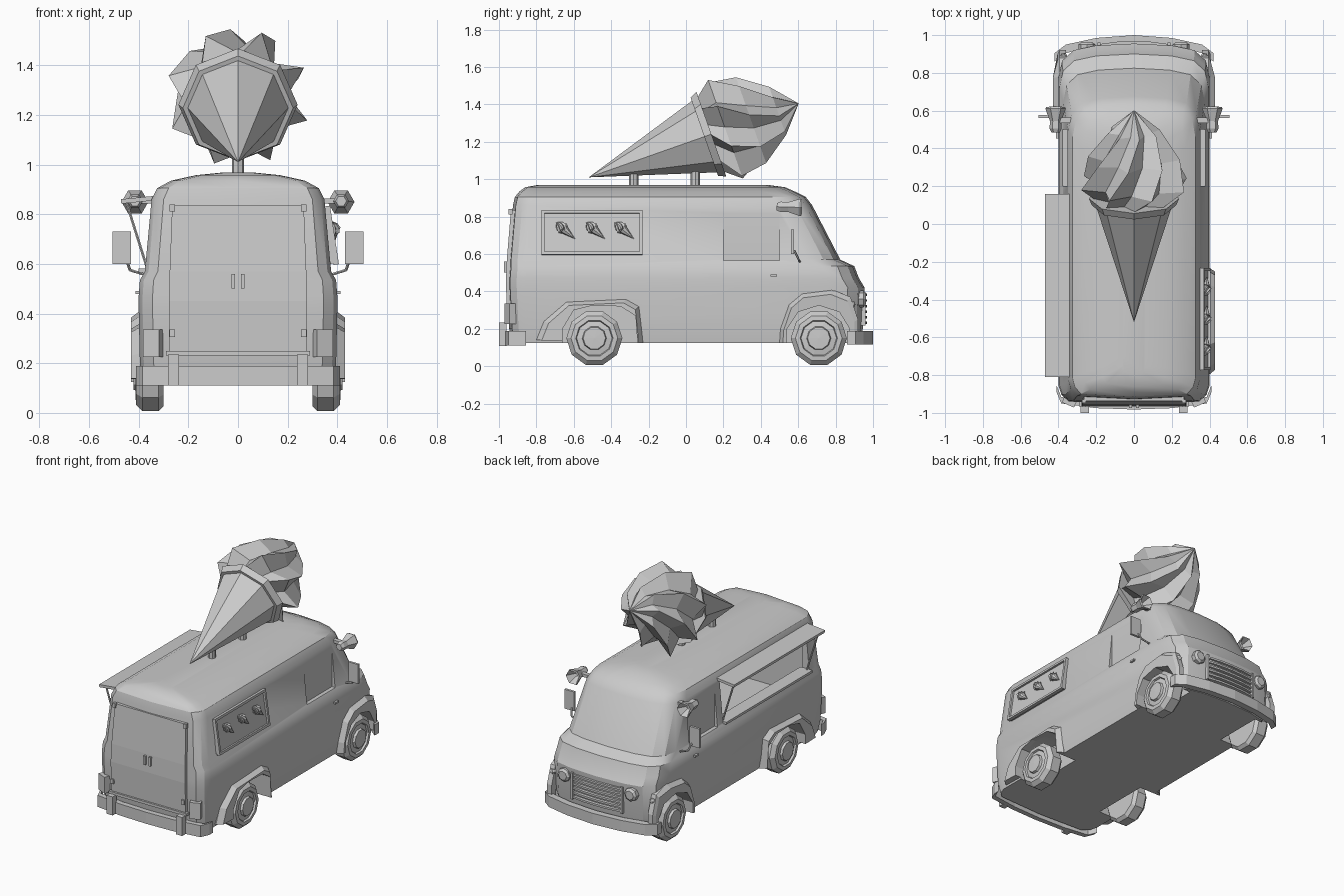
import bpy, bmesh, math
from mathutils import Vector, Matrix

if "Cube" in bpy.data.objects:
    bpy.data.objects.remove(bpy.data.objects["Cube"])


def finish(name, bm):
    bmesh.ops.remove_doubles(bm, verts=bm.verts, dist=1e-5)
    bmesh.ops.recalc_face_normals(bm, faces=bm.faces)
    me = bpy.data.meshes.new(name)
    bm.to_mesh(me)
    bm.free()
    ob = bpy.data.objects.new(name, me)
    bpy.context.collection.objects.link(ob)
    return ob


def loft(name, rings):
    """Skin closed rings of equal length, capping both ends."""
    bm = bmesh.new()
    vs = [[bm.verts.new(p) for p in r] for r in rings]
    n = len(vs[0])
    for a, b in zip(vs, vs[1:]):
        for i in range(n):
            j = (i + 1) % n
            bm.faces.new((a[i], a[j], b[j], b[i]))
    for r, v in ((rings[0], vs[0]), (rings[-1], vs[-1])):
        if (Vector(r[0]) - Vector(r[1])).length > 1e-5:
            bm.faces.new(v)
    return finish(name, bm)


def lathe(name, base, direction, prof, n=8, inner=1.0, twist=0.0):
    """Revolve (distance, radius) pairs about an axis; inner < 1 makes a star."""
    m = Matrix.Translation(base) @ Vector(direction).to_track_quat('Z', 'Y').to_matrix().to_4x4()
    rings = []
    for i, (t, r) in enumerate(prof):
        ring = []
        for k in range(n):
            a = 2 * math.pi * k / n + twist * i
            q = r * (inner if k % 2 else 1)
            ring.append(m @ Vector((q * math.cos(a), q * math.sin(a), t)))
        rings.append(ring)
    return loft(name, rings)


def rod(name, a, b, r, n=6):
    d = Vector(b) - Vector(a)
    return lathe(name, a, d, [(0, r), (d.length, r)], n)


def box(name, c, size, rot=(0, 0, 0)):
    bm = bmesh.new()
    bmesh.ops.create_cube(bm, size=1)
    bm.transform(Matrix.Diagonal((*size, 1)))
    ob = finish(name, bm)
    ob.location, ob.rotation_euler = c, rot
    return ob


def band(name, half, z0, z1, t):
    """Strip bent along a mirrored plan path."""
    pts = half + [(-x, y) for x, y in reversed(half[:-1])]
    return loft(name, [[(x, y, z0), (x, y, z1), (x, y - t, z1), (x, y - t, z0)] for x, y in pts])


def cut(ob, cutters):
    bpy.context.view_layer.objects.active = ob
    for c in cutters:
        m = ob.modifiers.new("cut", 'BOOLEAN')
        m.object, m.operation, m.solver = c, 'DIFFERENCE', 'EXACT'
        bpy.ops.object.modifier_apply(modifier=m.name)


def smooth(ob, deg=28):
    bpy.ops.object.select_all(action='DESELECT')
    ob.select_set(True)
    bpy.context.view_layer.objects.active = ob
    bpy.ops.object.shade_smooth_by_angle(angle=math.radians(deg))


# Van body: plan outlines stacked in height
def outline(z, w, yf, yr):
    h = [(0, yf), (.5 * w, yf - .01), (.8 * w, yf - .035), (.95 * w, yf - .09), (w, yf - .18),
         (w, yr + .1), (.96 * w, yr + .05), (.86 * w, yr + .015), (0, yr)]
    return [(x, y, z) for x, y in h] + [(-x, y, z) for x, y in reversed(h[1:-1])]


body = loft("van_body", [outline(*l) for l in (
    (.125, .385, .93, -.93), (.2, .395, .945, -.945), (.42, .40, .955, -.955),
    (.47, .40, .925, -.955), (.535, .395, .90, -.95), (.57, .375, .825, -.95),
    (.86, .348, .675, -.925), (.905, .325, .64, -.915), (.935, .27, .58, -.89),
    (.957, .17, .53, -.86), (.968, .06, .45, -.80))])

# Cutters: wheel arches, cabin interior, serving hatch, cab windows
REAR_ARCH = [(-.665, -.02), (-.66, .2), (-.6, .3), (-.5, .325), (-.35, .32), (-.27, .27), (-.25, -.02)]
FRONT_ARCH = [(.53, -.02), (.54, .2), (.6, .29), (.71, .325), (.82, .29), (.875, .2), (.88, -.02)]
arches = {}
cutters = [box("cut_interior", (0, -.2, .62), (.64, 1.3, .52)),
           box("cut_hatch", (-.4, -.32, .71), (.24, .92, .27))]
for s in (-1, 1):
    arches[s] = [loft("cut_arch", [[(s * x, y, z) for y, z in p] for x in (.27, .5)])
                 for p in (REAR_ARCH, FRONT_ARCH)]
    cutters += arches[s] + [box("cut_window", (s * .402, .35, .71), (.1, .3, .29))]
cut(body, cutters)
smooth(body)

# Flared fenders, wheels
REAR_F = [(-.80, .14), (-.76, .24), (-.64, .345), (-.32, .36), (-.25, .32), (-.23, .125)]
FRONT_F = [(.50, .125), (.505, .2), (.55, .33), (.62, .39), (.78, .41), (.88, .37), (.92, .25), (.92, .14)]
for s in (-1, 1):
    for label, poly, arch, wy, cy in (("rear", REAR_F, arches[s][0], -.49, -.48),
                                      ("front", FRONT_F, arches[s][1], .71, .70)):
        rings = []
        for x, k in ((.36, 1), (.395, 1), (.43, .91)):
            rings.append([(s * (x - (.025 if y > .85 and k < 1 else 0)),
                           cy + (y - cy) * k, .125 + (z - .125) * k) for y, z in poly])
        f = loft(label + "_fender", rings)
        cut(f, [arch])
        lathe(label + "_wheel", (s * .30, wy, .15), (s, 0, 0),
              [(0, .13), (.02, .15), (.085, .15), (.11, .125), (.112, .1), (.1, .095), (.105, .065),
               (.12, .06), (.122, 0)], 10)
for c in cutters:
    bpy.data.objects.remove(c)

# Bumpers
band("front_bumper", [(-.42, .905), (-.36, .95), (-.2, .985), (0, 1.0)], .115, .188, .045)
band("rear_bumper", [(-.41, -.89), (-.385, -.95), (-.2, -.975), (0, -.982)], .11, .188, -.035)

# Rear doors, sill, handles
loft("rear_doors", [[(-w, y, z), (w, y, z), (w, y + .04, z), (-w, y + .04, z)] for z, w, y in (
    (.25, .278, -.956), (.45, .278, -.963), (.57, .275, -.958), (.835, .265, -.936))])
box("rear_sill", (0, -.952, .24), (.58, .03, .018))
for s in (-1, 1):
    box("overrider", (s * .26, -.98, .172), (.045, .04, .125))
    box("rear_handle", (s * .019, -.966, .53), (.015, .016, .06))
    for z, y in ((.32, -.96), (.825, -.938)):
        box("door_hinge", (s * .265, y, z), (.022, .02, .03))
    box("tail_light", (s * .34, -.935, .28), (.07, .05, .11), (0, 0, s * .4))
    box("side_door_handle", (s * .402, .47, .485), (.02, .035, .012))

# Front grille and lights
for i in range(6):
    band("grille_bar", [(-.18, .953), (-.09, .965), (0, .968)], .225 + i * .03, .238 + i * .03, .03)
for s in (-1, 1):
    box("grille_side", (s * .185, .945, .307), (.015, .03, .178))
    lathe("headlight", (s * .25, .91, .36), (0, 1, 0), [(0, .045), (.04, .045), (.052, .03), (.052, 0)], 8)
    lathe("indicator", (s * .365, .875, .33), (s * .5, .8, 0), [(0, .018), (.025, .018), (.032, 0)], 6)

# Wing mirrors and roof horns
for s in (-1, 1):
    box("wing_mirror", (s * .468, .57, .665), (.073, .016, .13))
    rod("mirror_arm_low", (s * .37, .61, .555), (s * .435, .60, .575), .006)
    rod("mirror_arm_up", (s * .435, .60, .575), (s * .45, .578, .62), .006)
    lathe("horn", (s * .415, .485, .853), (0, 1, -.03),
          [(0, .022), (.02, .032), (.06, .03), (.125, .054), (.135, .05), (.07, .012)], 6)
    box("horn_bracket", (s * .37, .55, .853), (.08, .03, .02))

# Serving hatch awning, counter, struts
box("awning", (-.402, -.325, .858), (.138, .97, .018), (0, -.1, 0))
box("counter", (-.355, -.32, .573), (.09, .92, .016))
for y in (-.77, .13):
    rod("awning_strut", (-.45, y, .85), (-.365, y, .58), .006)


# Menu board on the right wall
def board_x(z):
    return .395 - .152 * (z - .6)


TILT = (0, -.151, 0)
box("menu_board", (board_x(.715) - .012, -.502, .715), (.02, .53, .23), TILT)
for z in (.605, .825):
    box("menu_rail", (board_x(z), -.502, z), (.022, .54, .016), TILT)
for y in (-.765, -.24):
    box("menu_post", (board_x(.715), y, .715), (.022, .016, .23), TILT)


# Ice cream: cone, rim and twisted star swirl
def ice_cream(label, tip, d, s):
    sc = lambda prof: [(t * s, r * s) for t, r in prof]
    lathe(label + "_cone", tip, d, sc([(0, 0), (.67, .207)]), 8)
    lathe(label + "_rim", tip, d, sc([(.655, .222), (.695, .24)]), 8)
    lathe(label + "_swirl", tip, d, sc([(.69, .21), (.775, .295), (.92, .245), (1.07, .14), (1.19, 0)]),
          16, .68, .33)


ice_cream("roof", (0, -.52, 1.01), (0, .943, .332), 1)
for y in (-.28, .05):
    rod("roof_post", (0, y, .95), (0, y, 1.06), .025, 8)
for y in (-.64, -.48, -.325):
    ice_cream("menu", (board_x(.68) + .004, y + .048, .68), (-.1, -1, .85), .115)
